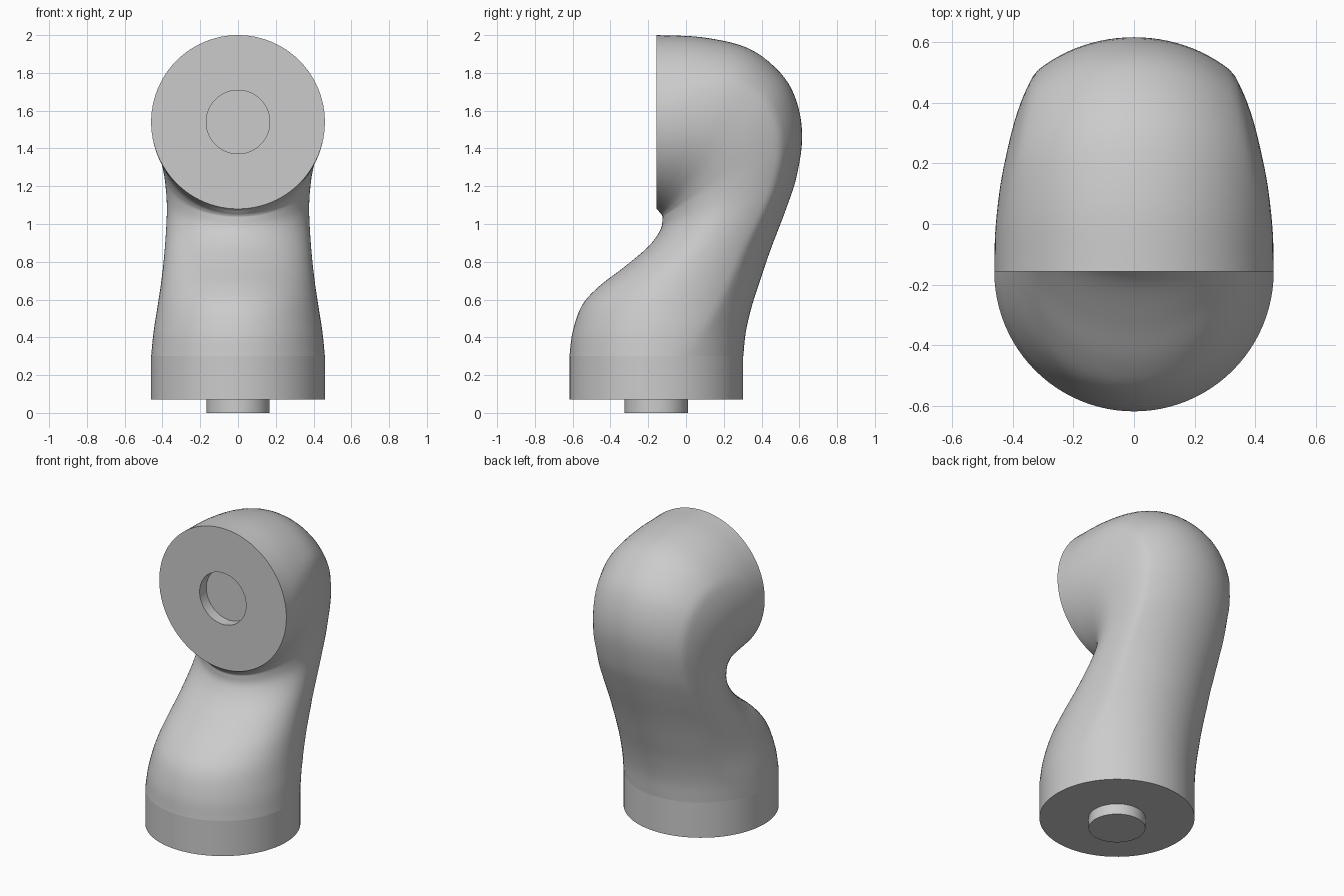
import bpy, bmesh, math
from mathutils import Vector

cube = bpy.data.objects.get("Cube")
if cube:
    bpy.data.objects.remove(cube, do_unlink=True)

SEG = 96
R = 0.46          # radius of both round ends
PIN = 0.168       # radius of peg and socket
Y0 = -0.157       # base axis and plane of the front face

grey = bpy.data.materials.new("light_grey")
grey.use_nodes = True
colour = (0.6, 0.6, 0.6, 1)
grey.diffuse_color = colour
grey.node_tree.nodes["Principled BSDF"].inputs["Base Color"].default_value = colour


def loft(name, rings, cap_end=False, angle=30):
    """Skin a list of closed rings, optionally filling the last one."""
    bm = bmesh.new()
    loops = [[bm.verts.new(p) for p in ring] for ring in rings]
    for a, b in zip(loops, loops[1:]):
        for i in range(SEG):
            j = (i + 1) % SEG
            bm.faces.new((a[i], a[j], b[j], b[i]))
    if cap_end:
        bm.faces.new(loops[-1])
    mesh = bpy.data.meshes.new(name)
    bm.to_mesh(mesh)
    bm.free()
    mesh.materials.append(grey)
    obj = bpy.data.objects.new(name, mesh)
    bpy.context.collection.objects.link(obj)
    bpy.ops.object.select_all(action='DESELECT')
    obj.select_set(True)
    bpy.context.view_layer.objects.active = obj
    bpy.ops.object.shade_smooth_by_angle(angle=math.radians(angle))
    return obj


def circle(centre, radius, u, v):
    return [centre + radius * (u * math.cos(a) + v * math.sin(a))
            for a in (math.tau * i / SEG for i in range(SEG))]


X, Y, Z = Vector((1, 0, 0)), Vector((0, 1, 0)), Vector((0, 0, 1))


def section(s, t):
    """Ellipse with its rear trimmed by a flatter arc, between two profile points."""
    inner, outer, w = Vector((0, s[0], s[1])), Vector((0, s[2], s[3])), s[4]
    mid, depth = (inner + outer) / 2, (outer - inner).length / 2
    axis = (outer - inner).normalized()
    stretch = 1 + 0.25 * math.sin(math.pi * t) ** 0.7
    ring = []
    for i in range(SEG):
        a = math.tau * i / SEG
        c, d = math.cos(a), math.sin(a)
        b = depth * (stretch if d > 0 else 1)
        r = 1 / math.sqrt((c / w) ** 2 + (d / b) ** 2)
        if d > 0:
            k = depth - R
            r = min(r, k * d + math.sqrt(R * R - (k * c) ** 2))
        ring.append(mid + X * (r * c) + axis * (r * d))
    return ring


# Bent neck: front profile y, z, rear profile y, z, half width
keys = [Vector(k) for k in (
    (-.617, .30, .303, .30, .46),
    (-.60, .43, .317, .43, .447),
    (-.55, .57, .35, .57, .425),
    (-.46, .67, .395, .71, .407),
    (-.33, .77, .45, .87, .392),
    (-.20, .88, .53, 1.08, .38),
    (-.135, .97, .585, 1.25, .377),
    (-.125, 1.03, .615, 1.46, .388),
    (-.127, 1.045, .585, 1.65, .405),
    (-.132, 1.053, .50, 1.80, .422),
    (-.138, 1.06, .33, 1.93, .443),
    (-.146, 1.07, .09, 1.988, .457),
    (Y0, 1.08, Y0, 2.0, .46))]
STEPS = 5
rings = []
last = len(keys) - 1
for i in range(last):
    p1, p2 = keys[i], keys[i + 1]
    p0 = keys[i - 1] if i else 2 * p1 - p2
    p3 = keys[i + 2] if i + 2 <= last else 2 * p2 - p1
    for n in range(STEPS):
        f = n / STEPS
        s = 0.5 * (2 * p1 + (p2 - p0) * f + (2 * p0 - 5 * p1 + 4 * p2 - p3) * f ** 2
                   + (3 * p1 - p0 - 3 * p2 + p3) * f ** 3)
        rings.append(section(s, (i + f) / last))
rings.append(section(keys[-1], 1))
loft("bent_neck", rings, angle=40)


# Base collar with locating peg beneath
def base_ring(z, r):
    return circle(Vector((0, Y0, z)), r, X, -Y)


loft("base_collar", [base_ring(.30, R), base_ring(.07, R), base_ring(.07, PIN)])
loft("base_peg", [base_ring(.07, PIN), base_ring(0, PIN)], cap_end=True)


# Flat front face with a recessed socket
def face_ring(y, r):
    return circle(Vector((0, y, 1.54)), r, X, Z)


loft("front_face", [face_ring(Y0, R), face_ring(Y0, PIN)])
loft("front_socket", [face_ring(Y0, PIN), face_ring(Y0 + .07, PIN)], cap_end=True)
